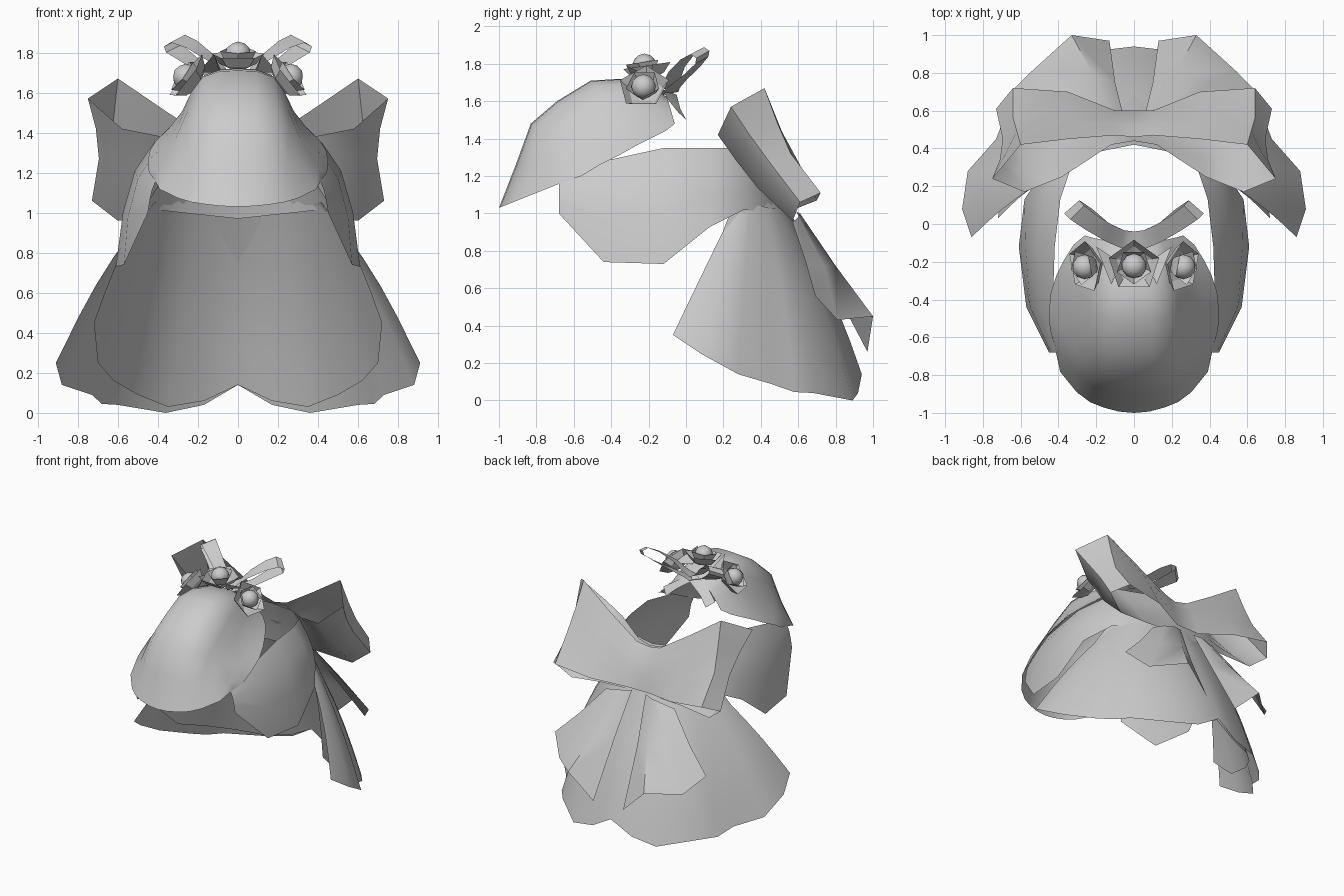
import bpy, bmesh, math
from mathutils import Vector

grey = bpy.data.materials.new("light_grey")
grey.diffuse_color = (0.6, 0.6, 0.6, 1)


def finish(ob, mirror=False, angle=40):
    ob.data.materials.append(grey)
    if mirror:
        m = ob.modifiers.new("mirror", 'MIRROR')
        m.use_clip = True
        m.merge_threshold = 0.002
    bpy.ops.object.select_all(action='DESELECT')
    ob.select_set(True)
    bpy.context.view_layer.objects.active = ob
    bpy.ops.object.shade_smooth_by_angle(angle=math.radians(angle))


def make(name, bm, mirror=False, angle=40):
    bmesh.ops.recalc_face_normals(bm, faces=bm.faces)
    me = bpy.data.meshes.new(name)
    bm.to_mesh(me)
    bm.free()
    ob = bpy.data.objects.new(name, me)
    bpy.context.collection.objects.link(ob)
    finish(ob, mirror, angle)
    return ob


def loft(name, rows, mirror=False, angle=40):
    """Skin a sheet through rows of points."""
    bm = bmesh.new()
    vs = [[bm.verts.new(p) for p in r] for r in rows]
    for a, b in zip(vs, vs[1:]):
        for i in range(len(a) - 1):
            bm.faces.new((a[i], a[i + 1], b[i + 1], b[i]))
    return make(name, bm, mirror, angle)


# Cap: arches blending from a round front brim to a bell-shaped crown
ROUND = [(1, 0), (.93, .38), (.72, .69), (.55, .84), (.38, .92), (.19, .98), (0, 1)]
BELL = [(1, 0), (.86, .15), (.68, .42), (.57, .69), (.43, .91), (.22, .99), (0, 1)]
arches = [((-1, 1.03), (.42, -.65, 1.17), 0), ((-.91, 1.26), (.445, -.56, 1.2), .3),
          ((-.83, 1.48), (.45, -.46, 1.26), .7), ((-.69, 1.60), (.44, -.36, 1.31), 1),
          ((-.51, 1.71), (.41, -.27, 1.36), 1), ((-.35, 1.72), (.37, -.19, 1.4), 1),
          ((-.2, 1.69), (.32, -.11, 1.44), .9), ((-.1, 1.62), (.26, -.06, 1.48), .6)]
rows = []
for (cy, cz), (sx, sy, sz), w in arches:
    row = []
    for r, b in zip(ROUND, BELL):
        x, h = (u + (v - u) * w for u, v in zip(r, b))
        row.append((sx * x, sy + (cy - sy) * h, sz + (cz - sz) * h))
    rows.append(row)
loft("cap", rows, mirror=True, angle=60)

# Side flaps joined by a band around the back
flap = [[(.41, -.68, 1.16), (.43, -.68, 1.11), (.44, -.68, 1.06), (.45, -.68, 1.0)],
        [(.43, -.44, 1.28), (.5, -.44, 1.17), (.55, -.44, .98), (.57, -.44, .74)],
        [(.42, -.12, 1.35), (.515, -.12, 1.21), (.575, -.12, 1.0), (.61, -.12, .73)],
        [(.39, .13, 1.35), (.48, .14, 1.23), (.53, .14, 1.1), (.58, .13, .93)],
        [(.34, .28, 1.35), (.4, .3, 1.23), (.44, .31, 1.12), (.46, .31, 1.02)],
        [(.2, .38, 1.34), (.23, .42, 1.22), (.26, .45, 1.11), (.28, .47, 1.0)],
        [(0, .42, 1.33), (0, .46, 1.22), (0, .5, 1.1), (0, .54, .97)]]
loft("side_flaps", flap, mirror=True, angle=50)


def drape(name, tops, hems, bulge):
    """Cloth hanging from a neckline to a hem, bulging outward between."""
    cols = []
    for a, b in zip(tops, hems):
        a, b = Vector(a), Vector(b)
        out = Vector((b.x, max(b.y - .3, 0), .12)).normalized()
        if b.x == 0:
            out.x = 0
        cols.append([a.lerp(b, k / 5) + out * bulge * math.sin(math.pi * k / 5)
                     for k in range(6)])
    loft(name, cols, mirror=True, angle=50)


# Cape and its shorter lining
drape("cape",
      [(.42, .27, 1.05), (.42, .3, 1.05), (.4, .34, 1.05), (.36, .4, 1.04), (.32, .44, 1.03),
       (.28, .47, 1.03), (.18, .52, 1.02), (.08, .54, 1.01), (0, .54, 1.01)],
      [(.86, -.07, .35), (.91, .08, .25), (.88, .28, .14), (.73, .45, .09), (.68, .58, .045),
       (.6, .68, .04), (.36, .89, 0), (.17, .92, .04), (0, .94, .14)], .03)
drape("cape_lining",
      [(.36, .31, 1.2), (.35, .33, 1.2), (.3, .37, 1.19), (.23, .42, 1.18),
       (.16, .45, 1.17), (.08, .465, 1.17), (0, .47, 1.17)],
      [(.72, .03, .45), (.7, .25, .25), (.62, .5, .16), (.5, .69, .09),
       (.35, .84, .03), (.17, .89, .06), (0, .92, .14)], .03)

# Bow: a wide strip looping out from the knot and back, open above and below
loft("bow",
     [[(0, .44, 1.32), (.12, .42, 1.34), (.38, .25, 1.38), (.58, .17, 1.42), (.75, .24, 1.57),
       (.6, .42, 1.67), (.35, .45, 1.5), (.1, .47, 1.34), (0, .46, 1.32)],
      [(0, .47, 1.2), (.12, .46, 1.22), (.37, .35, 1.26), (.58, .27, 1.28), (.71, .34, 1.42),
       (.62, .49, 1.48), (.36, .54, 1.37), (.1, .53, 1.24), (0, .53, 1.22)],
      [(0, .51, 1.1), (.12, .5, 1.11), (.36, .45, 1.12), (.6, .38, 1.14), (.695, .45, 1.27),
       (.64, .56, 1.32), (.37, .62, 1.24), (.1, .57, 1.14), (0, .57, 1.13)],
      [(0, .55, 1.0), (.12, .55, .99), (.35, .55, .98), (.6, .57, .96), (.73, .61, 1.06),
       (.64, .72, 1.11), (.35, .7, 1.07), (.1, .6, 1.03), (0, .6, 1.03)]],
     mirror=True, angle=60)

# Ribbon tails below the bow
loft("bow_tails", [[(.06, .59, 1.01), (.13, .61, 1.0), (.22, .6, .98), (.3, .57, .95)],
                   [(.1, .75, .68), (.22, .8, .72), (.38, .74, .72), (.48, .64, .74)],
                   [(.13, .97, .26), (.33, 1.0, .45), (.54, .81, .43), (.66, .69, .56)]],
     mirror=True, angle=50)


# Flowers: nested five-sided cups around a round bud
def flower(name, centre, normal, size):
    bm = bmesh.new()
    q = Vector(normal).to_track_quat('Z', 'Y')

    def place(r, a, h):
        return Vector(centre) + q @ Vector((r * math.cos(a), r * math.sin(a), h)) * size
    for turn, radii, heights in ((math.pi / 2, (.35, .7, 1.0), (-.4, -.25, .1)),
                                 (math.pi / 2 + .63, (.3, .5, .68), (-.3, -.1, .25))):
        rings = [[bm.verts.new(place(r, turn + i * math.tau / 5, h)) for i in range(5)]
                 for r, h in zip(radii, heights)]
        bm.faces.new(rings[0])
        for a, b in zip(rings, rings[1:]):
            for i in range(5):
                j = (i + 1) % 5
                bm.faces.new((a[i], a[j], b[j], b[i]))
    make(name, bm, angle=25)
    bpy.ops.mesh.primitive_ico_sphere_add(subdivisions=2, radius=.47 * size,
                                          location=place(0, 0, .1))
    bud = bpy.context.object
    bud.name = name + "_bud"
    finish(bud)


flower("flower_middle", (0, -.22, 1.775), (0, -.15, 1), .14)
for side, label in ((-1, "left"), (1, "right")):
    flower("flower_" + label, (side * .25, -.225, 1.67), (side * .8, -.15, .6), .14)

# Pointed leaves beside the flowers
loft("leaves", [[(.08, -.2, 1.7), (.1, -.28, 1.72)], [(.2, -.12, 1.7), (.12, -.32, 1.79)]],
     mirror=True)


# Small ribbon behind the flowers, wide across its middle
def strip(name, path, w_mid, w_end):
    rows = []
    for p in path:
        w = Vector(w_mid).lerp(Vector(w_end), p[0] / .33) / 2
        rows.append([Vector(p) - w, Vector(p) + w])
    loft(name, rows, mirror=True, angle=35)


strip("ribbon_loops", [(0, -.09, 1.67), (.06, -.08, 1.7), (.13, -.05, 1.77), (.23, .01, 1.84),
                       (.30, .06, 1.87), (.33, .09, 1.85), (.32, .085, 1.82), (.25, .04, 1.77),
                       (.15, -.04, 1.7), (.06, -.08, 1.66), (0, -.09, 1.64)],
      (0, -.1, -.02), (.08, -.07, -.04))
strip("ribbon_ends", [(0, -.09, 1.65), (.12, -.06, 1.58), (.2, -.02, 1.52)],
      (0, -.08, .03), (.09, -.02, .05))
